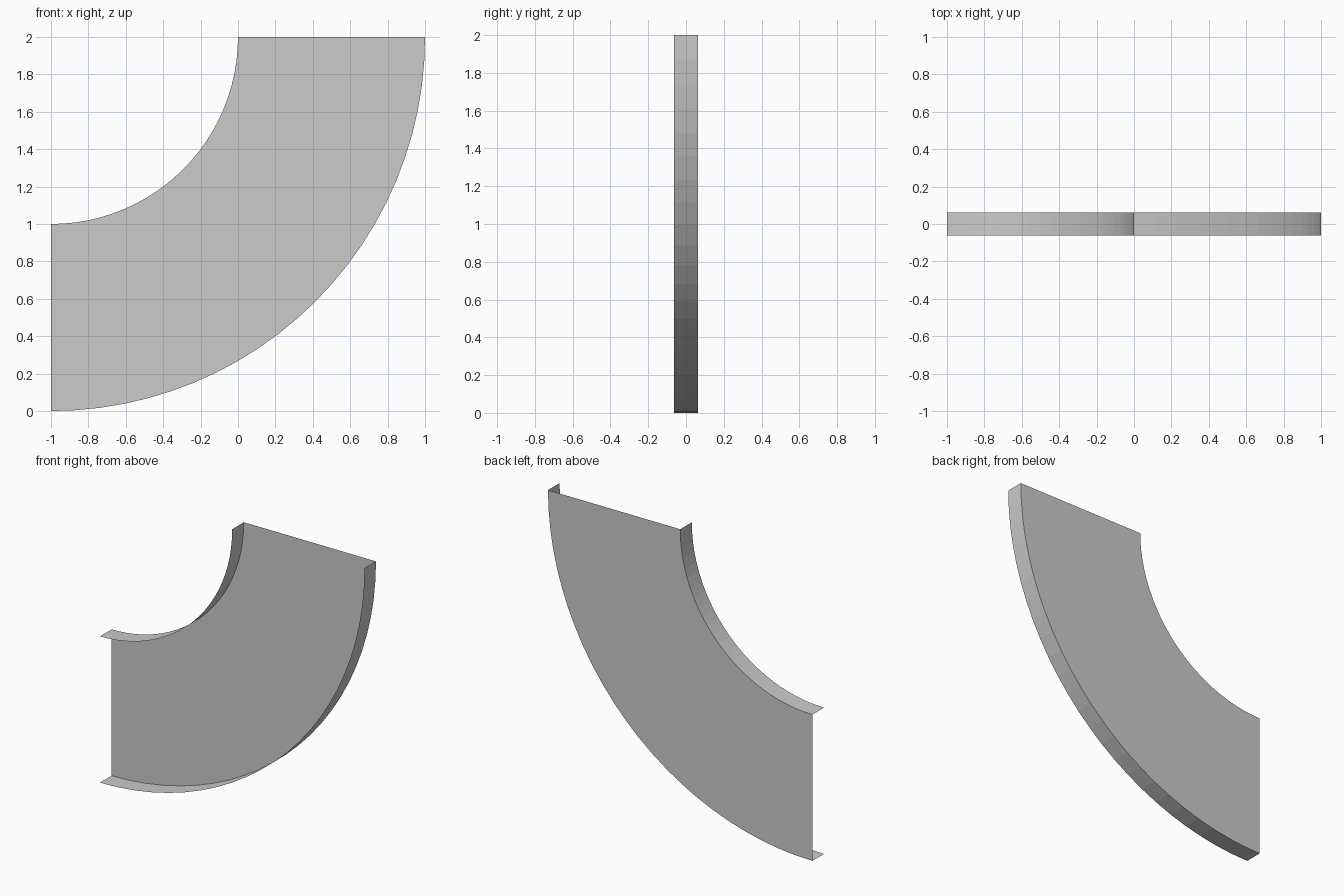
import bpy, bmesh, math

if "Cube" in bpy.data.objects:
    bpy.data.objects.remove(bpy.data.objects["Cube"])

SEGMENTS = 24          # facets along the quarter turn
CX, CZ = -1.0, 2.0     # centre of the bend
R_IN, R_OUT = 1.0, 2.0
H = 0.0625             # half depth


def sweep(name, profile):
    """Sweep an open (radius, y) profile through the quarter turn."""
    bm = bmesh.new()
    rings = []
    for i in range(SEGMENTS + 1):
        a = math.radians(-90 + 90 * i / SEGMENTS)
        rings.append([bm.verts.new((CX + r * math.cos(a), y, CZ + r * math.sin(a)))
                      for r, y in profile])
    for a, b in zip(rings, rings[1:]):
        for j in range(len(profile) - 1):
            bm.faces.new((a[j], b[j], b[j + 1], a[j + 1]))
    mesh = bpy.data.meshes.new(name)
    bm.to_mesh(mesh)
    bm.free()
    obj = bpy.data.objects.new(name, mesh)
    bpy.context.collection.objects.link(obj)
    return obj


# Thin sheet channel: inner flange, back web, outer flange; front and ends open
sweep("curved_channel", [(R_IN, -H), (R_IN, H), (R_OUT, H), (R_OUT, -H)])
